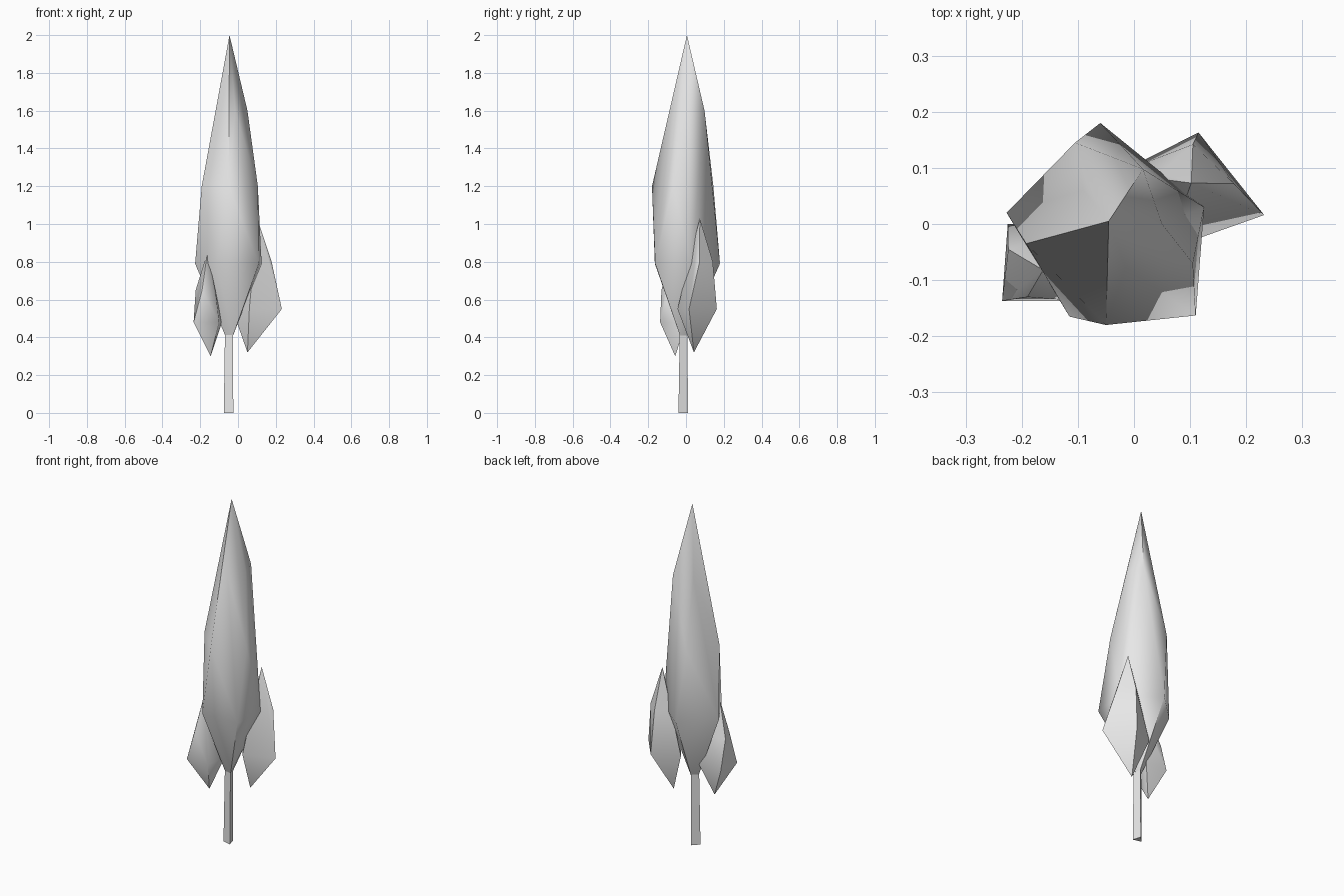
import bpy, bmesh, math

if "Cube" in bpy.data.objects:
    bpy.data.objects.remove(bpy.data.objects["Cube"])

mat = bpy.data.materials.new("light_grey")
mat.diffuse_color = (0.8, 0.8, 0.8, 1)
mat.use_nodes = True
mat.node_tree.nodes["Principled BSDF"].inputs["Base Color"].default_value = mat.diffuse_color


def hull(name, rings, ends, sharp=45):
    """Faceted clump: convex skin over horizontal rings {z: [(x, y)...]} and end points."""
    bm = bmesh.new()
    for z, pts in rings.items():
        for x, y in pts:
            bm.verts.new((x, y, z))
    for p in ends:
        bm.verts.new(p)
    bmesh.ops.convex_hull(bm, input=bm.verts[:])
    loose = [v for v in bm.verts if not v.link_faces]
    bmesh.ops.delete(bm, geom=loose, context='VERTS')
    bmesh.ops.recalc_face_normals(bm, faces=bm.faces[:])
    # smooth shading with sharp edges kept
    for f in bm.faces:
        f.smooth = True
    for e in bm.edges:
        e.smooth = e.calc_face_angle(0) < math.radians(sharp)
    me = bpy.data.meshes.new(name)
    bm.to_mesh(me)
    bm.free()
    me.materials.append(mat)
    ob = bpy.data.objects.new(name, me)
    bpy.context.collection.objects.link(ob)
    return ob


# trunk: slightly tapered three-sided post
trunk_base = [(-0.025, -0.04), (-0.075, -0.027), (-0.039, 0.01)]
trunk_top = [(-0.026, -0.032), (-0.068, -0.022), (-0.037, 0.008)]
hull("trunk", {0: trunk_base, 0.5: trunk_top}, [], 20)

# tall main foliage, closing onto the trunk
hull("main_foliage", {
    0.41: trunk_top,
    0.79: [(-0.06, 0.18), (-0.227, 0.02), (-0.115, -0.165), (0.11, -0.163), (0.125, 0.03)],
    1.20: [(-0.105, 0.145), (-0.192, -0.035), (-0.05, -0.18), (0.105, -0.07), (0.065, 0.065)],
    1.60: [(-0.09, 0.06), (-0.015, -0.077), (0.05, 0.0), (0.016, 0.098)],
}, [(-0.045, 0.005, 2.0)], 50)

# right side clump
hull("right_foliage", {
    0.55: [(0.115, 0.163), (0.232, 0.016), (0.06, -0.045), (-0.03, 0.09)],
    0.80: [(0.178, 0.072), (0.105, 0.142), (0.11, 0.03), (0.045, 0.09)],
}, [(0.102, 0.073, 1.03), (0.05, 0.042, 0.32)])

# left side clump
hull("left_foliage", {
    0.48: [(-0.235, -0.137), (-0.225, 0.0), (-0.1, -0.137), (-0.085, 0.0)],
    0.65: [(-0.224, -0.045), (-0.19, -0.13), (-0.12, -0.1), (-0.15, -0.02)],
}, [(-0.162, -0.082, 0.85), (-0.145, -0.057, 0.30)])
